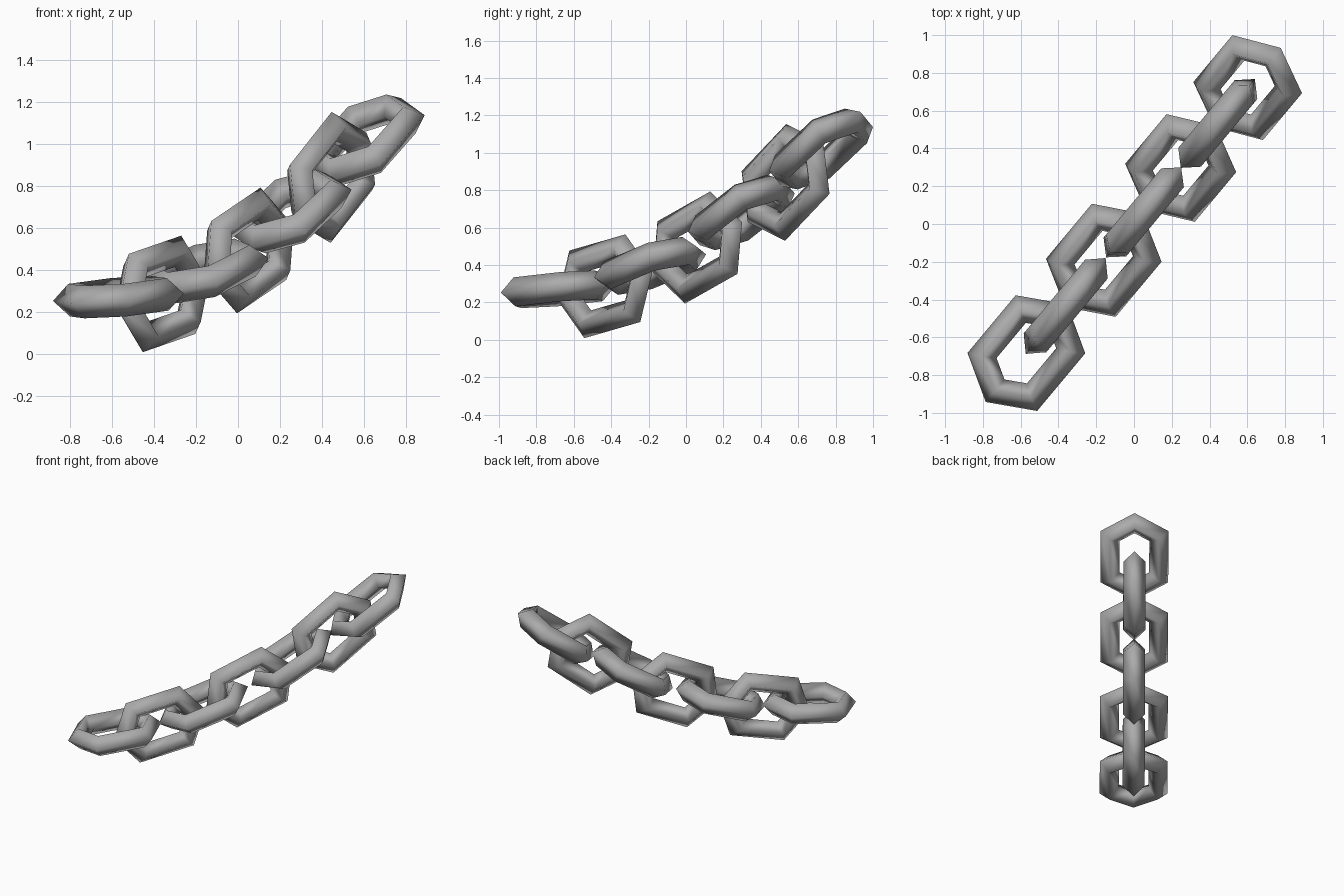
import bpy
from math import radians, cos, sin
from mathutils import Matrix, Vector

cube = bpy.data.objects.get("Cube")
if cube:
    bpy.data.objects.remove(cube, do_unlink=True)

# One dull grey metal
metal = bpy.data.materials.new("grey_metal")
metal.use_nodes = True
grey = (0.41, 0.41, 0.41, 1)
metal.diffuse_color = grey
metal.node_tree.nodes["Principled BSDF"].inputs["Base Color"].default_value = grey

HEADING = Vector((0.64, 0.768, 0)).normalized()   # the chain runs in this vertical plane
SIDEWAYS = HEADING.cross(Vector((0, 0, 1)))
STRETCH = 0.061                                   # half the length added to each ring

# Links from low end to high end: distance along heading, height, slope in degrees
LINKS = [(-0.89, 0.27, 5), (-0.565, 0.286, 12.5), (-0.25, 0.395, 18),
         (0.08, 0.493, 23.5), (0.386, 0.68, 31), (0.693, 0.841, 39), (0.94, 1.02, 36)]


def add_link(name, along, height, slope, upright):
    """Six-sided elongated ring with a diamond section."""
    bpy.ops.mesh.primitive_torus_add(major_segments=6, minor_segments=4,
                                     major_radius=0.199, minor_radius=0.078)
    link = bpy.context.object
    link.name = name
    for v in link.data.vertices:
        v.co.x += STRETCH if v.co.x > 0 else -STRETCH
    bpy.ops.object.shade_smooth()
    link.data.materials.append(metal)

    # Lay the ring along the sloping chain, turning every second one on edge
    a = radians(slope)
    forward = HEADING * cos(a) + Vector((0, 0, sin(a)))
    normal = SIDEWAYS.cross(forward)
    frame = Matrix((forward, -SIDEWAYS, normal)).transposed().to_4x4()
    roll = Matrix.Rotation(radians(90 if upright else 0), 4, 'X')
    place = Matrix.Translation(HEADING * along + Vector((0, 0, height)))
    link.matrix_world = place @ frame @ roll


for i, (along, height, slope) in enumerate(LINKS):
    upright = i % 2 == 1
    kind = "upright_link" if upright else "flat_link"
    add_link(f"{kind}_{i + 1}", along, height, slope, upright)
